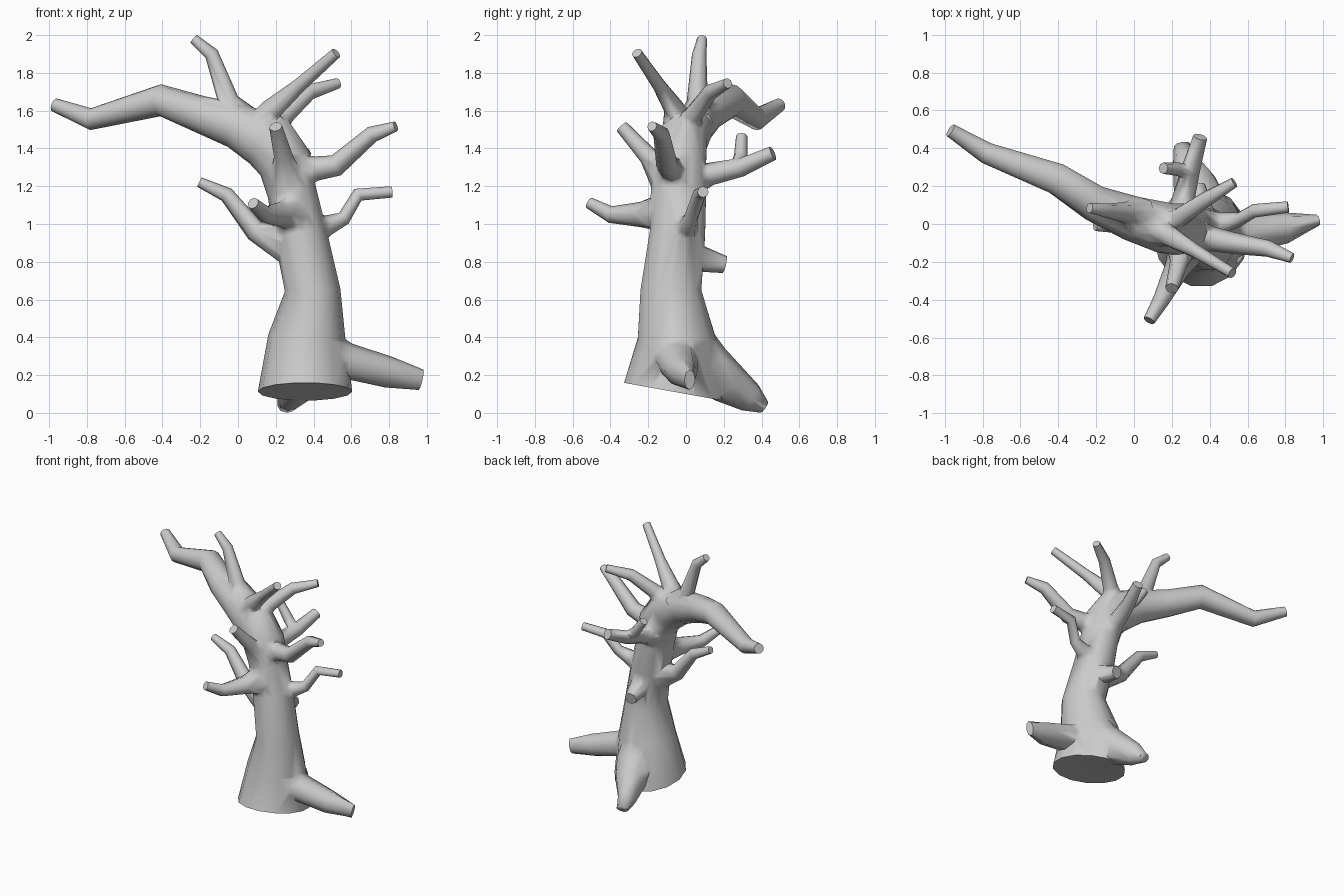
import bpy, bmesh, math
from mathutils import Vector


def limb(name, pts, sides=8, ground_slope=False):
    """Loft a capped tube through points (x, y, z, radius[, second radius])."""
    path = [Vector(p[:3]) for p in pts]
    overall = path[-1] - path[0]
    axis = min(range(3), key=lambda i: abs(overall[i]))
    ref = Vector([1.0 if i == axis else 0.0 for i in range(3)])
    bm = bmesh.new()
    rings = []
    for i, p in enumerate(pts):
        t = Vector((0, 0, 0))
        if i > 0:
            t += (path[i] - path[i - 1]).normalized()
        if i < len(path) - 1:
            t += (path[i + 1] - path[i]).normalized()
        t.normalize()
        u = ref.cross(t).normalized()
        v = t.cross(u)
        ring = []
        for k in range(sides):
            a = 2 * math.pi * k / sides
            co = path[i] + u * (p[3] * math.cos(a)) + v * (p[-1] * math.sin(a))
            co.z = max(co.z, 0)
            if ground_slope and i == 0:
                co.z = 0.10 - 0.18 * co.y
            ring.append(bm.verts.new(co))
        rings.append(ring)
    for a, b in zip(rings, rings[1:]):
        for k in range(sides):
            n = (k + 1) % sides
            bm.faces.new((a[k], a[n], b[n], b[k]))
    bm.faces.new(rings[0][::-1])
    bm.faces.new(rings[-1])
    bmesh.ops.recalc_face_normals(bm, faces=bm.faces)
    mesh = bpy.data.meshes.new(name)
    bm.to_mesh(mesh)
    bm.free()
    obj = bpy.data.objects.new(name, mesh)
    bpy.context.collection.objects.link(obj)
    return obj


def grow(name, *pts):
    """Make a limb and fuse it into the trunk."""
    part = limb(name, pts)
    mod = tree.modifiers.new(name, 'BOOLEAN')
    mod.operation = 'UNION'
    mod.solver = 'EXACT'
    mod.object = part
    bpy.ops.object.modifier_apply(modifier=mod.name)
    bpy.data.objects.remove(part)


# Trunk, bending over into the long left bough
tree = limb("tree_trunk", [
    (0.355, -0.07, 0.115, 0.25, 0.265), (0.365, -0.05, 0.40, 0.205, 0.21),
    (0.395, -0.08, 0.65, 0.147, 0.165), (0.33, -0.045, 0.95, 0.14, 0.15),
    (0.285, -0.04, 1.17, 0.13, 0.15), (0.25, -0.03, 1.32, 0.145, 0.14),
    (0.16, -0.02, 1.44, 0.155, 0.135), (-0.01, 0.03, 1.52, 0.12),
    (-0.21, 0.11, 1.585, 0.097), (-0.41, 0.24, 1.655, 0.085),
    (-0.78, 0.375, 1.555, 0.058), (-0.97, 0.495, 1.63, 0.036)],
    sides=14, ground_slope=True)
bpy.context.view_layer.objects.active = tree
tree.select_set(True)

# Roots
grow("right_root", (0.40, -0.06, 0.31, 0.18), (0.58, -0.05, 0.275, 0.095, 0.11),
     (0.80, -0.02, 0.215, 0.083), (0.97, 0.02, 0.175, 0.055, 0.03))
grow("back_root", (0.39, -0.02, 0.50, 0.09), (0.36, 0.10, 0.25, 0.14),
     (0.32, 0.22, 0.16, 0.115), (0.27, 0.34, 0.08, 0.08, 0.065),
     (0.255, 0.415, 0.03, 0.035, 0.045))

# Crown branches
grow("top_left_branch", (0.03, 0.05, 1.54, 0.10), (-0.05, 0.06, 1.65, 0.056),
     (-0.14, 0.07, 1.90, 0.038), (-0.235, 0.085, 1.98, 0.027))
grow("top_front_branch", (0.11, -0.03, 1.49, 0.10), (0.18, -0.06, 1.61, 0.058),
     (0.32, -0.14, 1.73, 0.038), (0.52, -0.26, 1.905, 0.029))
grow("top_back_branch", (0.16, -0.02, 1.47, 0.09), (0.25, 0.04, 1.58, 0.052),
     (0.38, 0.13, 1.70, 0.042), (0.53, 0.22, 1.745, 0.028))

# Side branches
grow("right_branch", (0.29, -0.06, 1.27, 0.10), (0.42, -0.08, 1.295, 0.064),
     (0.52, -0.10, 1.31, 0.058), (0.71, -0.13, 1.475, 0.044),
     (0.835, -0.18, 1.517, 0.027))
grow("left_branch", (0.26, -0.05, 0.89, 0.10), (0.09, -0.03, 0.965, 0.057),
     (-0.06, -0.01, 1.155, 0.041), (-0.205, -0.01, 1.222, 0.027))
grow("lower_right_branch", (0.39, -0.02, 0.97, 0.10), (0.48, 0.01, 0.995, 0.053),
     (0.56, 0.025, 1.03, 0.038), (0.635, 0.07, 1.155, 0.036),
     (0.815, 0.09, 1.17, 0.03))

# Front branches
grow("upper_front_branch", (0.26, -0.09, 1.22, 0.10), (0.24, -0.20, 1.36, 0.05),
     (0.20, -0.34, 1.515, 0.035))
grow("lower_front_branch", (0.29, -0.11, 1.06, 0.11), (0.225, -0.24, 1.05, 0.067),
     (0.145, -0.40, 1.05, 0.045), (0.08, -0.51, 1.11, 0.032))

# Back branch with its twig, and a cut stub
grow("back_branch", (0.26, 0.01, 1.23, 0.11), (0.26, 0.13, 1.265, 0.06),
     (0.30, 0.29, 1.30, 0.05), (0.35, 0.46, 1.375, 0.038))
grow("back_twig", (0.30, 0.27, 1.30, 0.04), (0.23, 0.29, 1.36, 0.036),
     (0.155, 0.295, 1.465, 0.03))
grow("back_stub", (0.36, 0.02, 0.83, 0.08), (0.33, 0.205, 0.785, 0.046))

# Drop slivers at the joints, then blend the shading across them
bm = bmesh.new()
bm.from_mesh(tree.data)
bmesh.ops.remove_doubles(bm, verts=bm.verts, dist=0.012)
bmesh.ops.triangulate(bm, faces=bm.faces)
bm.to_mesh(tree.data)
bm.free()
bpy.ops.object.shade_smooth_by_angle(angle=math.radians(75))
